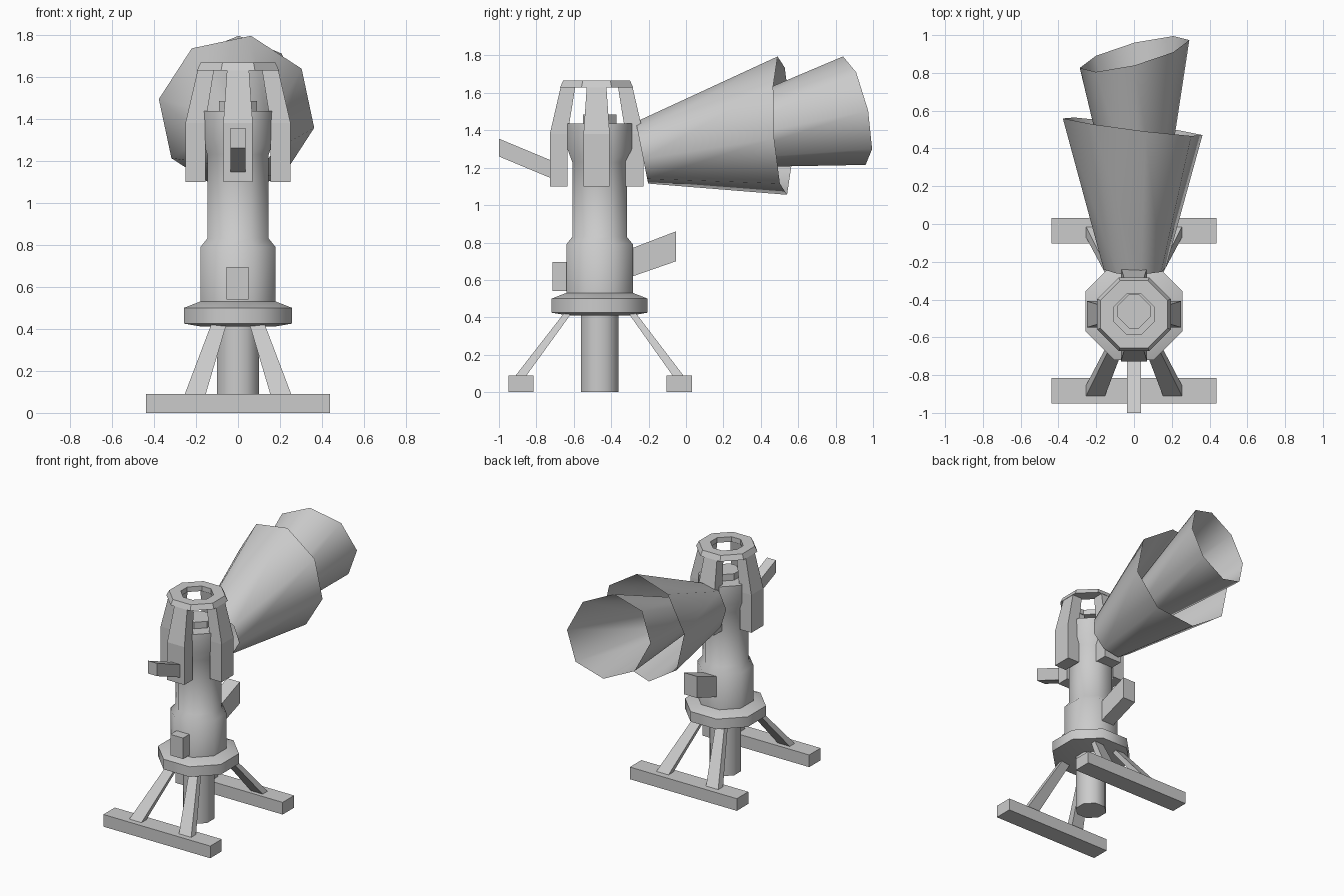
import bpy, bmesh, math
from mathutils import Vector

if "Cube" in bpy.data.objects:
    bpy.data.objects.remove(bpy.data.objects["Cube"], do_unlink=True)

grey = bpy.data.materials.new("plain_grey")
grey.use_nodes = True
tone = (0.6, 0.6, 0.6, 1)
grey.diffuse_color = tone
grey.node_tree.nodes["Principled BSDF"].inputs["Base Color"].default_value = tone


def loft(name, rings, ends=True, loop=False, smooth=False):
    """Skin a list of rings; close it with end faces or back onto itself."""
    bm = bmesh.new()
    rows = [[bm.verts.new(p) for p in ring] for ring in rings]
    pairs = list(zip(rows, rows[1:]))
    if loop:
        pairs.append((rows[-1], rows[0]))
    for a, b in pairs:
        n = len(a)
        for i in range(n):
            j = (i + 1) % n
            bm.faces.new((a[i], a[j], b[j], b[i]))
    if ends and not loop:
        bm.faces.new(rows[0])
        bm.faces.new(rows[-1])
    bmesh.ops.recalc_face_normals(bm, faces=bm.faces)
    mesh = bpy.data.meshes.new(name)
    bm.to_mesh(mesh)
    bm.free()
    mesh.materials.append(grey)
    obj = bpy.data.objects.new(name, mesh)
    bpy.context.collection.objects.link(obj)
    if smooth:
        bpy.ops.object.select_all(action="DESELECT")
        obj.select_set(True)
        bpy.context.view_layer.objects.active = obj
        bpy.ops.object.shade_smooth_by_angle(angle=math.radians(50))
    return obj


def octagon(cy, z, r, k=0.414):
    """Flat-sided octagon of half width r; k is the share of each flat."""
    s = r * k
    pts = [(r, -s), (r, s), (s, r), (-s, r), (-r, s), (-r, -s), (-s, -r), (s, -r)]
    return [(x, cy + y, z) for x, y in pts]


def quad(x, y, z, hx, hy):
    return [(x - hx, y - hy, z), (x + hx, y - hy, z), (x + hx, y + hy, z), (x - hx, y + hy, z)]


def upright(x, y, z0, z1, hx):
    """Upright rectangle facing along y."""
    return [(x - hx, y, z0), (x + hx, y, z0), (x + hx, y, z1), (x - hx, y, z1)]


def horn_ring(centre, radius, phase, slope_x, slope_z):
    """Octagon standing in a plane whose y changes with x and z."""
    pts = []
    for i in range(8):
        a = math.radians(phase + 45 * i)
        dx, dz = radius * math.cos(a), radius * math.sin(a)
        pts.append(Vector(centre) + Vector((dx, slope_x * dx + slope_z * dz, dz)))
    return pts


COL = -0.462   # column axis
HEAD = -0.478  # cage axis

# Column, collar and lower pipe
loft("lower_pipe", [octagon(COL, z, 0.1) for z in (0, 0.43)], smooth=True)
loft("collar", [octagon(COL, z, r) for r, z in
                ((0.17, 0.41), (0.257, 0.425), (0.257, 0.5), (0.18, 0.53))], smooth=True)
loft("column", [octagon(COL, z, r) for r, z in
                ((0.178, 0.52), (0.178, 0.79), (0.146, 0.83), (0.146, 1.23),
                 (0.172, 1.3), (0.172, 1.437))], smooth=True)
loft("top_knob", [octagon(COL, z, 0.09, 0.3) for z in (1.42, 1.485)])

# Cage: pierced cap and four hanging fins
loft("cage_cap", [octagon(HEAD, 1.63, 0.195), octagon(HEAD, 1.667, 0.178),
                  octagon(HEAD, 1.667, 0.108, 0.35), octagon(HEAD, 1.63, 0.108, 0.35)], loop=True)
for side, turn in (("front", 0), ("right", 1), ("back", 2), ("left", 3)):
    rings = []
    for z, r0, r1, hw in ((1.1, 0.155, 0.25, 0.07), (1.38, 0.155, 0.25, 0.07),
                          (1.64, 0.113, 0.19, 0.052)):
        ring = []
        for x, y in ((-hw, -r1), (hw, -r1), (hw, -r0), (-hw, -r0)):
            for _ in range(turn):
                x, y = y, -x
            ring.append((x, HEAD + y, z))
        rings.append(ring)
    loft("cage_fin_" + side, rings)

# Handle, control box and rear block
loft("front_handle", [upright(0, -1, 1.26, 1.355, 0.036), upright(0, -0.7, 1.135, 1.23, 0.036)])
loft("control_box", [upright(-0.003, -0.713, 0.54, 0.695, 0.052),
                     upright(-0.003, -0.6, 0.54, 0.695, 0.052)])
loft("rear_block", [upright(0, -0.34, 0.6, 0.75, 0.052), upright(0, -0.053, 0.7, 0.86, 0.052)])

# Feet and slanted struts
for end, foot_y, low_y, high_y in (("front", -0.883, -0.885, -0.63), ("back", -0.036, -0.04, -0.29)):
    loft("foot_" + end, [quad(0, foot_y, z, 0.438, 0.067) for z in (0, 0.09)])
    for side, s in (("left", 1), ("right", -1)):
        loft(f"strut_{end}_{side}", [quad(s * 0.205, low_y, 0.085, 0.05, 0.029),
                                     quad(s * 0.09, high_y, 0.425, 0.036, 0.02)])

# Two nested open horns
loft("large_horn", [horn_ring((0.005, -0.235, 1.28), 0.168, 34, 0, -0.2),
                    horn_ring((-0.007, 0.515, 1.425), 0.376, 34.5, -0.127, -0.045)],
     ends=False, smooth=True)
loft("small_horn", [horn_ring((0.03, 0.1, 1.335), 0.135, 0, 0.255, -0.208),
                    horn_ring((0.003, 0.9, 1.505), 0.29, 0, 0.255, -0.208)],
     ends=False, smooth=True)
